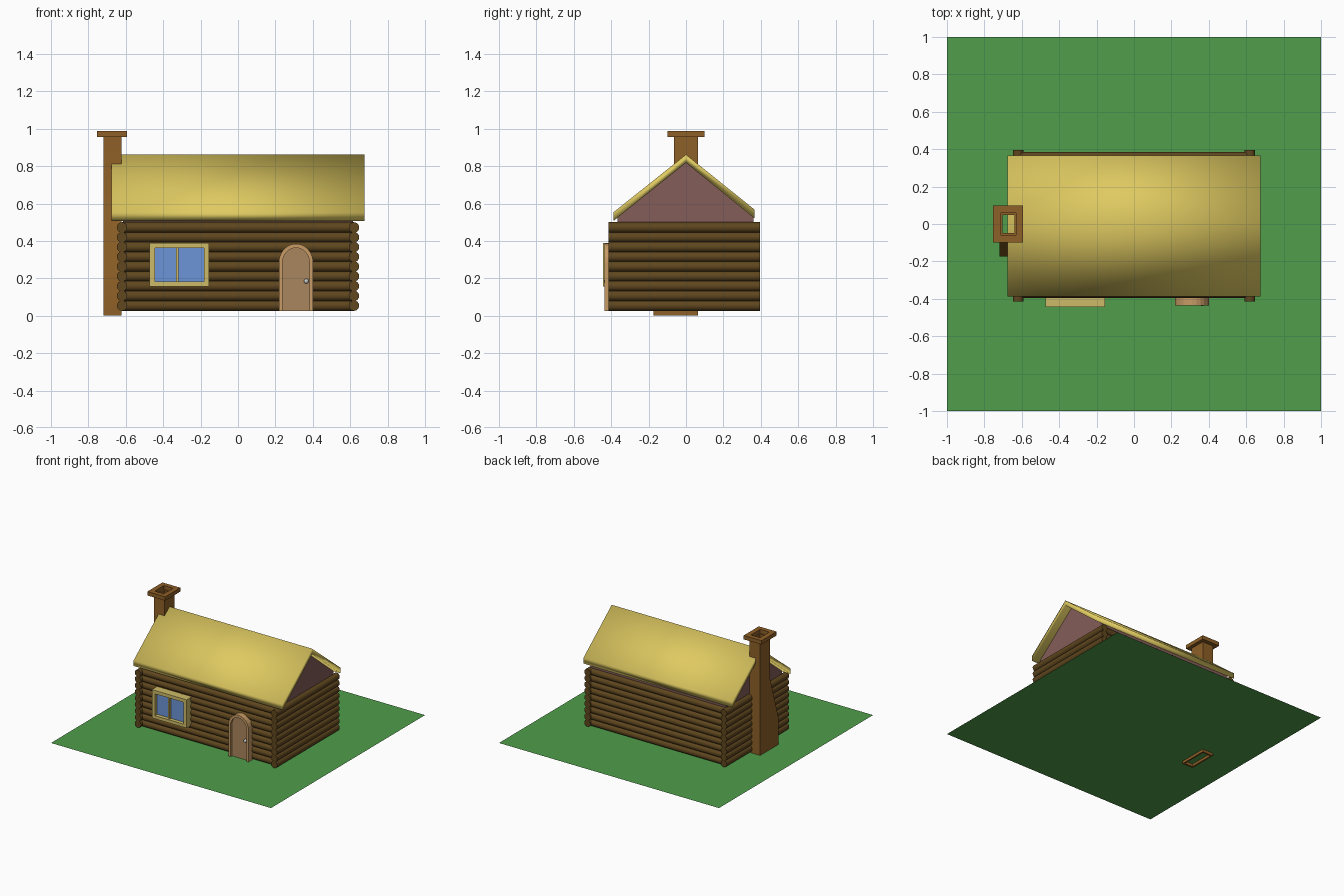
import bpy, bmesh, math

if "Cube" in bpy.data.objects:
    bpy.data.objects.remove(bpy.data.objects["Cube"])

GROUND = 0.022


def material(name, r, g, b):
    m = bpy.data.materials.new(name)
    m.diffuse_color = (r, g, b, 1)
    m.use_nodes = True
    m.node_tree.nodes["Principled BSDF"].inputs["Base Color"].default_value = m.diffuse_color
    return m


WOOD = material("dark_wood", 0.115, 0.062, 0.013)
GREEN = material("grass", 0.08, 0.34, 0.07)
STRAW = material("straw", 0.74, 0.59, 0.12)
GABLE = material("plaster", 0.23, 0.11, 0.10)
BRICK = material("chimney_brown", 0.27, 0.115, 0.02)
FRAME = material("pale_frame", 0.62, 0.50, 0.14)
GLASS = material("glass", 0.15, 0.30, 0.68)
TAN = material("door_tan", 0.58, 0.33, 0.13)
DOOR = material("door_brown", 0.40, 0.24, 0.11)
METAL = material("metal", 0.6, 0.6, 0.6)


def finish(name, bm, mat, smooth=None, recalc=True):
    if recalc:
        bmesh.ops.recalc_face_normals(bm, faces=bm.faces)
    me = bpy.data.meshes.new(name)
    bm.to_mesh(me)
    bm.free()
    me.materials.append(mat)
    ob = bpy.data.objects.new(name, me)
    bpy.context.collection.objects.link(ob)
    if smooth:
        bpy.ops.object.select_all(action='DESELECT')
        ob.select_set(True)
        bpy.context.view_layer.objects.active = ob
        bpy.ops.object.shade_smooth_by_angle(angle=math.radians(smooth))
    return ob


def loft(name, rings, mat, closed=True, wrap=False, caps=False, smooth=None):
    """Skin a list of point rings; wrap joins the last ring to the first."""
    bm = bmesh.new()
    vs = [[bm.verts.new(p) for p in ring] for ring in rings]
    n = len(rings[0])
    count = len(rings) if wrap else len(rings) - 1
    for i in range(count):
        a, b = vs[i], vs[(i + 1) % len(vs)]
        for j in range(n if closed else n - 1):
            k = (j + 1) % n
            bm.faces.new((a[j], a[k], b[k], b[j]))
    if caps:
        bm.faces.new(vs[0])
        bm.faces.new(vs[-1])
    if not closed:
        for j in (0, n - 1):
            bm.faces.new([r[j] for r in vs])
    return finish(name, bm, mat, smooth)


def prism_x(name, profile, x0, x1, mat):
    return loft(name, [[(x, y, z) for y, z in profile] for x in (x0, x1)], mat, caps=True)


def prism_y(name, profile, y0, y1, mat):
    return loft(name, [[(x, y, z) for x, z in profile] for y in (y0, y1)], mat, caps=True)


def surround(name, outer, inner, y0, y1, mat, closed=True):
    rings = [[(x, y, z) for x, z in p]
             for p, y in ((outer, y0), (outer, y1), (inner, y1), (inner, y0))]
    return loft(name, rings, mat, closed, wrap=True)


def rect(x0, x1, z0, z1):
    return [(x0, z0), (x1, z0), (x1, z1), (x0, z1)]


def log(name, a, b, r, sides=16):
    """Round log between two points, lying along x or y."""
    along_x = a[1] == b[1]
    rings = []
    for x, y, z in (a, b):
        ring = []
        for i in range(sides):
            t = 2 * math.pi * i / sides
            c, s = r * math.cos(t), r * math.sin(t)
            ring.append((x, y + c, z + s) if along_x else (x + c, y, z + s))
        rings.append(ring)
    return loft(name, rings, WOOD, caps=True, smooth=40)


# Lawn
bm = bmesh.new()
bmesh.ops.create_grid(bm, x_segments=1, y_segments=1, size=1)
bmesh.ops.translate(bm, verts=bm.verts, vec=(0, 0, GROUND))
finish("lawn", bm, GREEN, recalc=False)

# Log walls
ROWS, R = 9, 0.028
for i in range(ROWS):
    z = 0.026 + R + i * (0.474 - 2 * R) / (ROWS - 1)
    log(f"front_log_{i}", (-0.62, -0.367, z), (0.62, -0.367, z), R)
    log(f"back_log_{i}", (-0.62, 0.357, z), (0.62, 0.357, z), R)
    log(f"left_log_{i}", (-0.62, -0.415, z), (-0.62, 0.395, z), R)
    log(f"right_log_{i}", (0.62, -0.415, z), (0.62, 0.395, z), R)

# Gable block and roof (roof is smooth across the ridge)
prism_x("gable", [(-0.365, 0.495), (0.36, 0.495), (0.36, 0.535), (0, 0.825), (-0.365, 0.53)],
        -0.615, 0.615, GABLE)
roof = prism_x("roof", [(0, 0.862), (-0.388, 0.553), (-0.388, 0.507), (0, 0.818),
                        (0.367, 0.52), (0.367, 0.567)], -0.677, 0.675, STRAW)
for p in roof.data.polygons:
    p.use_smooth = True


# Hollow chimney: up the outside, over the cap, down the flue
def ring(x0, x1, y0, y1, z):
    return [(x0, y0, z), (x1, y0, z), (x1, y1, z), (x0, y1, z)]


loft("chimney", [
    ring(-0.72, -0.622, -0.173, 0.065, 0.0),
    ring(-0.72, -0.622, -0.173, 0.065, 0.24),
    ring(-0.72, -0.622, -0.065, 0.065, 0.60),
    ring(-0.72, -0.622, -0.065, 0.065, 0.955),
    ring(-0.755, -0.593, -0.098, 0.098, 0.955),
    ring(-0.755, -0.593, -0.098, 0.098, 0.987),
    ring(-0.715, -0.632, -0.060, 0.060, 0.987),
    ring(-0.715, -0.632, -0.060, 0.060, 0.955),
    ring(-0.703, -0.640, -0.048, 0.048, 0.955),
    ring(-0.703, -0.640, -0.048, 0.048, 0.60),
    ring(-0.708, -0.634, -0.158, 0.052, 0.24),
    ring(-0.708, -0.634, -0.158, 0.052, 0.0)], BRICK, wrap=True, smooth=40)

# Window
surround("window_frame", rect(-0.472, -0.155, 0.157, 0.39),
         rect(-0.445, -0.182, 0.183, 0.362), -0.36, -0.445, FRAME)
prism_y("window_glass", rect(-0.45, -0.178, 0.178, 0.368), -0.38, -0.415, GLASS)
prism_y("window_mullion", rect(-0.332, -0.318, 0.18, 0.365), -0.39, -0.432, FRAME)


# Door with arched surround
def arch(half, cx=0.31, spring=0.285, steps=12, rise=0.0):
    pts = [(cx + half, 0.025)]
    for i in range(steps + 1):
        t = math.pi * i / steps
        pts.append((cx + half * math.cos(t), spring + (half + rise) * math.sin(t)))
    return pts + [(cx - half, 0.025)]


surround("door_frame", arch(0.092, rise=0.008), arch(0.072, rise=0.006),
         -0.36, -0.437, TAN, closed=False)
prism_y("door", arch(0.075, rise=0.004), -0.36, -0.418, DOOR)

# Door knob
bm = bmesh.new()
bmesh.ops.create_uvsphere(bm, u_segments=16, v_segments=10, radius=0.013)
bmesh.ops.translate(bm, verts=bm.verts, vec=(0.365, -0.426, 0.185))
finish("door_knob", bm, METAL, smooth=60)
